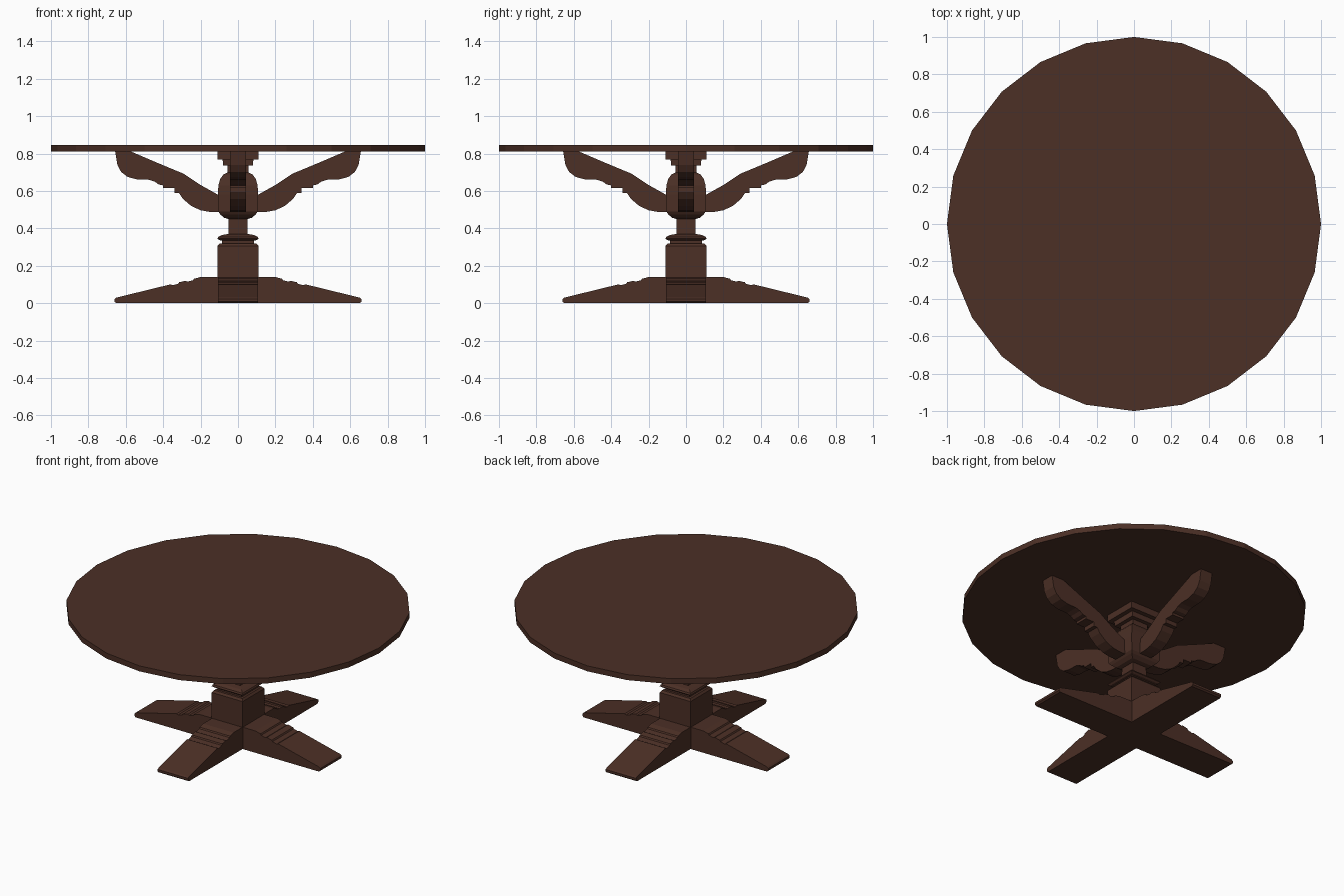
import bpy, bmesh, math
from mathutils import Matrix

if "Cube" in bpy.data.objects:
    bpy.data.objects.remove(bpy.data.objects["Cube"])

wood = bpy.data.materials.new("dark_brown_wood")
wood.diffuse_color = (0.072, 0.029, 0.019, 1)
wood.use_nodes = True
wood.node_tree.nodes["Principled BSDF"].inputs["Base Color"].default_value = wood.diffuse_color


def finish(bm, name):
    bmesh.ops.recalc_face_normals(bm, faces=bm.faces)
    mesh = bpy.data.meshes.new(name)
    bm.to_mesh(mesh)
    bm.free()
    mesh.materials.append(wood)
    ob = bpy.data.objects.new(name, mesh)
    bpy.context.collection.objects.link(ob)
    return ob


def turned(name, profile, sides, start=0.0):
    """Stack rings of (half width or radius, z) into a closed solid."""
    bm = bmesh.new()
    scale = 1 / math.cos(math.pi / 4) if sides == 4 else 1
    rings = []
    for r, z in profile:
        rings.append([bm.verts.new((r * scale * math.cos(start + i * math.tau / sides),
                                    r * scale * math.sin(start + i * math.tau / sides), z))
                      for i in range(sides)])
    for a, b in zip(rings, rings[1:]):
        for i in range(sides):
            j = (i + 1) % sides
            bm.faces.new((a[i], a[j], b[j], b[i]))
    bm.faces.new(rings[0])
    bm.faces.new(rings[-1])
    return finish(bm, name)


def four_way(name, profile, half_width):
    """Extrude an (x, z) profile across y and repeat it in four directions."""
    for k, side in enumerate(("right", "back", "left", "front")):
        bm = bmesh.new()
        face = bm.faces.new([bm.verts.new((x, -half_width, z)) for x, z in profile])
        ext = bmesh.ops.extrude_face_region(bm, geom=[face])
        moved = [v for v in ext["geom"] if isinstance(v, bmesh.types.BMVert)]
        bmesh.ops.translate(bm, verts=moved, vec=(0, 2 * half_width, 0))
        bmesh.ops.rotate(bm, verts=bm.verts, matrix=Matrix.Rotation(k * math.pi / 2, 3, 'Z'))
        finish(bm, f"{name}_{side}")


# Round table top with 24 sides
turned("table_top", [(1, 0.81), (1, 0.845)], 24)

# Square column: block, collar, neck, bulb and cap
turned("column", [
    (0.11, 0), (0.11, 0.305), (0.1, 0.318), (0.085, 0.318), (0.085, 0.335),
    (0.1, 0.337), (0.11, 0.345), (0.105, 0.355), (0.085, 0.365), (0.052, 0.37),
    (0.05, 0.45), (0.075, 0.457), (0.095, 0.475), (0.105, 0.49), (0.107, 0.58),
    (0.105, 0.63), (0.095, 0.665), (0.078, 0.688), (0.055, 0.70), (0.055, 0.735),
    (0.08, 0.735), (0.082, 0.768), (0.11, 0.768), (0.11, 0.812)], 4, math.pi / 4)

# Sloping feet with shallow carved steps on top
four_way("foot", [
    (0.1, 0), (0.65, 0), (0.66, 0.008), (0.66, 0.022), (0.65, 0.03),
    (0.36, 0.101), (0.35, 0.096), (0.32, 0.104), (0.315, 0.112),
    (0.28, 0.12), (0.27, 0.115), (0.24, 0.123), (0.235, 0.131),
    (0.2, 0.14), (0.1, 0.14)], 0.108)

# Scrolled brackets carrying the top
four_way("bracket", [
    (0.06, 0.487), (0.15, 0.488), (0.2, 0.497), (0.25, 0.52), (0.295, 0.558),
    (0.315, 0.588), (0.34, 0.588), (0.34, 0.615), (0.40, 0.615), (0.40, 0.63),
    (0.425, 0.635), (0.445, 0.65), (0.475, 0.66), (0.54, 0.662), (0.59, 0.675),
    (0.625, 0.702), (0.645, 0.74), (0.657, 0.812), (0.575, 0.812), (0.43, 0.75),
    (0.29, 0.692), (0.2, 0.632), (0.107, 0.58), (0.06, 0.56)], 0.042)
